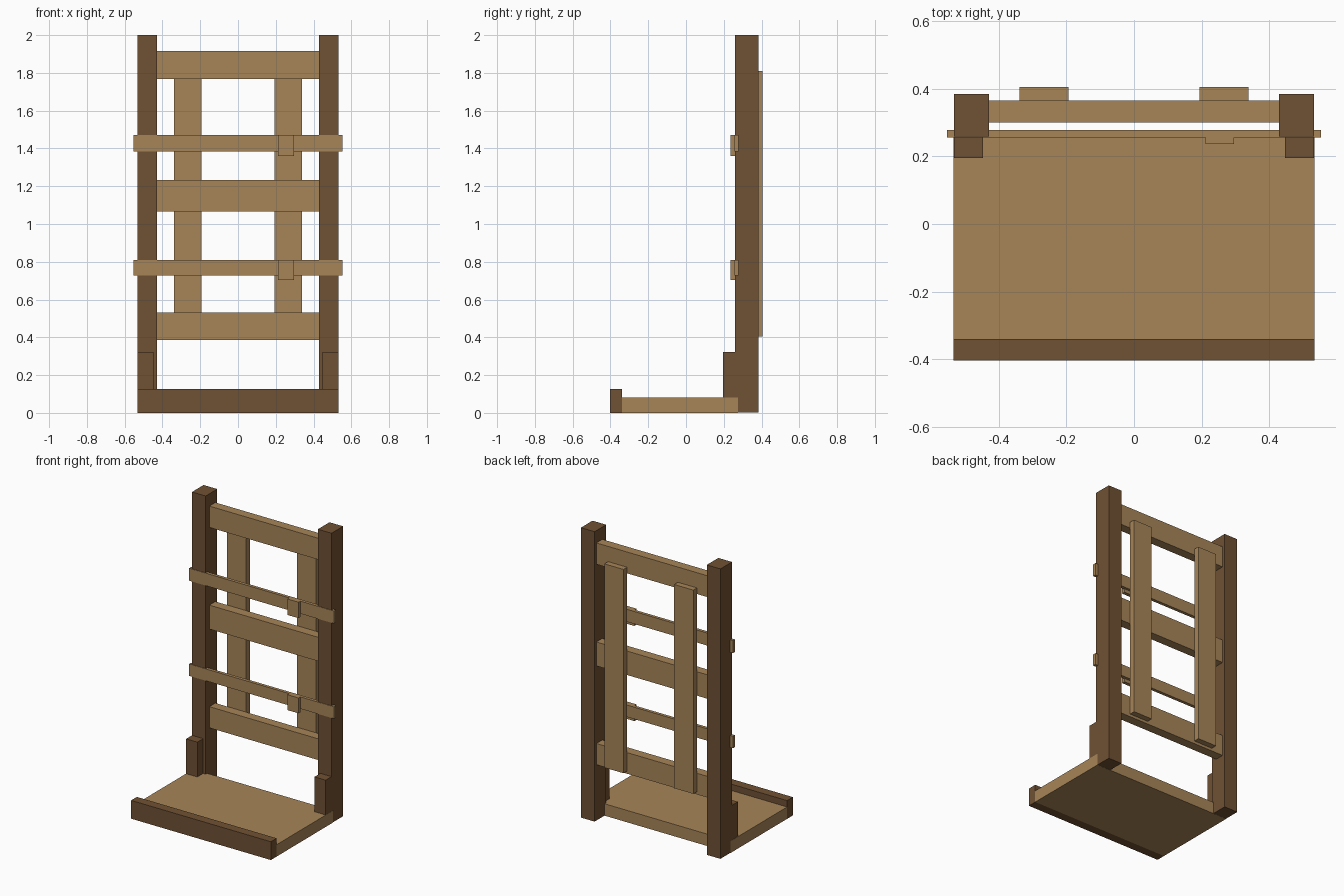
import bpy

if "Cube" in bpy.data.objects:
    bpy.data.objects.remove(bpy.data.objects["Cube"])


def material(name, rgb):
    m = bpy.data.materials.new(name)
    m.diffuse_color = (*rgb, 1.0)
    m.use_nodes = True
    m.node_tree.nodes["Principled BSDF"].inputs["Base Color"].default_value = m.diffuse_color
    return m


LIGHT = material("light_wood", (0.39, 0.235, 0.098))
DARK = material("dark_wood", (0.162, 0.082, 0.033))


def box(name, x, y, z, mat):
    """Axis-aligned box from (min, max) ranges."""
    bpy.ops.mesh.primitive_cube_add(size=1, location=[sum(r) / 2 for r in (x, y, z)])
    ob = bpy.context.object
    ob.name = name
    ob.scale = [r[1] - r[0] for r in (x, y, z)]
    bpy.ops.object.transform_apply(location=False, rotation=False, scale=True)
    ob.data.materials.append(mat)


def pair(name, x, y, z, mat):
    """Box on the right and its mirror on the left."""
    box(name + "_right", x, y, z, mat)
    box(name + "_left", (-x[1], -x[0]), y, z, mat)


# Base tray: board and raised front lip
box("base_board", (-0.533, 0.533), (-0.34, 0.275), (0, 0.082), LIGHT)
box("front_lip", (-0.533, 0.533), (-0.403, -0.34), (0, 0.126), DARK)

# Uprights with short support blocks at their feet
pair("upright_post", (0.428, 0.532), (0.259, 0.385), (0.001, 2.0), DARK)
pair("support_block", (0.447, 0.532), (0.195, 0.26), (0.08, 0.322), DARK)

# Cross rails between the uprights
for i, z in enumerate([(0.386, 0.532), (1.067, 1.232), (1.768, 1.915)]):
    box(f"cross_rail_{i + 1}", (-0.43, 0.43), (0.30, 0.365), z, LIGHT)

# Vertical slats on the back
pair("back_slat", (0.193, 0.339), (0.365, 0.405), (0.405, 1.81), LIGHT)

# Straps across the front, each with a buckle
for i, (low, high) in enumerate([(0.728, 0.81), (1.384, 1.47)]):
    box(f"strap_{i + 1}", (-0.553, 0.553), (0.256, 0.278), (low, high), LIGHT)
    box(f"buckle_{i + 1}", (0.212, 0.296), (0.236, 0.26), (low - 0.024, high), LIGHT)
